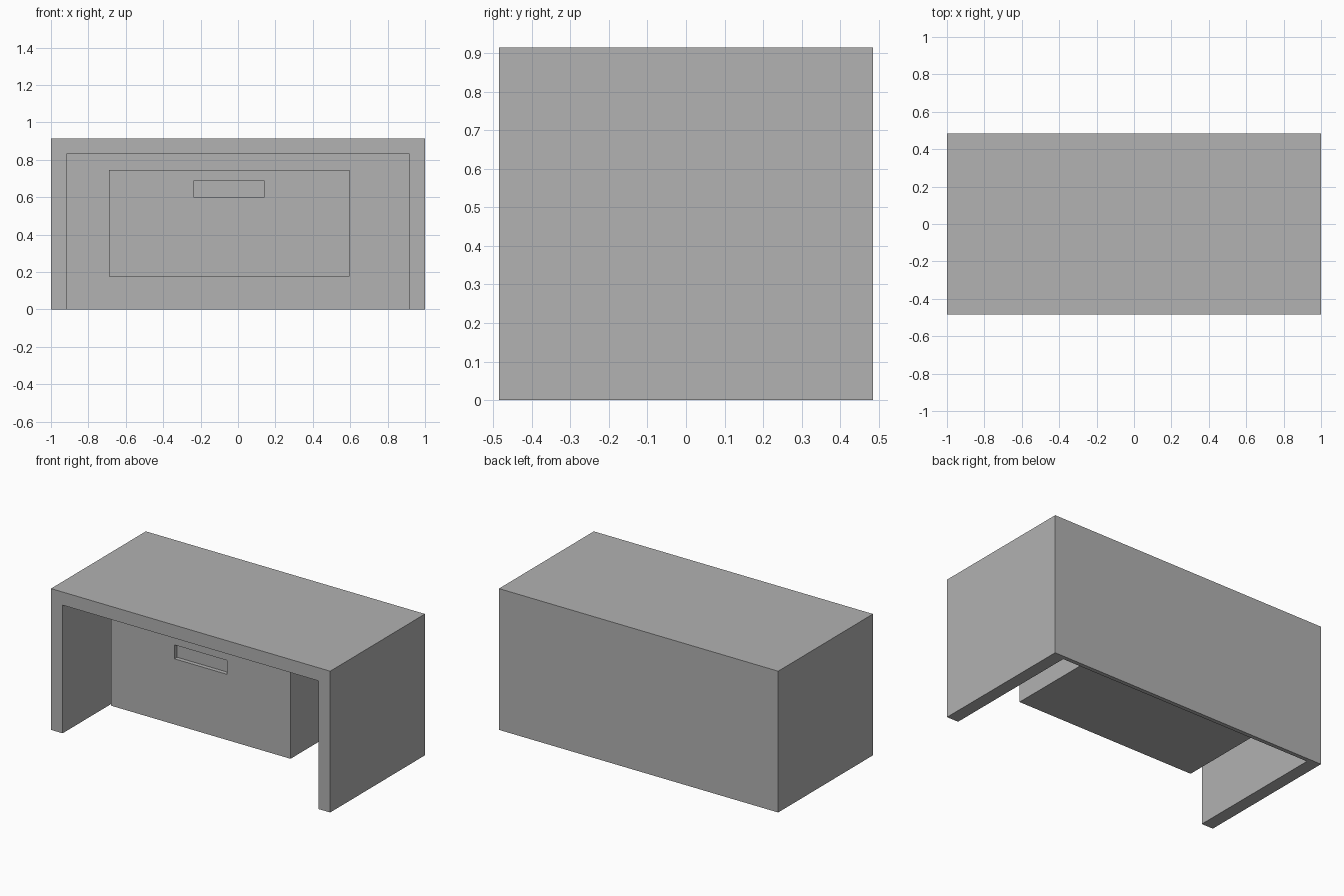
import bpy
from mathutils import Vector

old = bpy.data.objects.get("Cube")
if old:
    bpy.data.objects.remove(old, do_unlink=True)

# Single plain grey finish
GREY = (0.445, 0.445, 0.445, 1.0)
grey = bpy.data.materials.new("plain grey")
grey.use_nodes = True
grey.diffuse_color = GREY
grey.node_tree.nodes["Principled BSDF"].inputs["Base Color"].default_value = GREY


def box(name, low, high):
    """Axis-aligned box between two opposite corners."""
    low, high = Vector(low), Vector(high)
    bpy.ops.mesh.primitive_cube_add(size=1, location=(low + high) / 2)
    obj = bpy.context.object
    obj.name = name
    obj.scale = high - low
    bpy.ops.object.transform_apply(location=False, rotation=False, scale=True)
    obj.data.materials.append(grey)
    return obj


def carve(target, low, high):
    """Cut a box-shaped hollow out of the target."""
    cutter = box(target.name + "_cutter", low, high)
    mod = target.modifiers.new("hollow", 'BOOLEAN')
    mod.operation = 'DIFFERENCE'
    mod.solver = 'EXACT'
    mod.object = cutter
    bpy.context.view_layer.objects.active = target
    bpy.ops.object.modifier_apply(modifier=mod.name)
    bpy.data.objects.remove(cutter, do_unlink=True)


depth = 0.485       # half depth of the desk
height = 0.915
inner_x = 0.917     # inside face of the side panels
inner_back = depth - 0.027
cabinet_front = -0.315

# Desk body: top, two side panels and a thin back, open in front and below
body = box("desk_body", (-1, -depth, 0), (1, depth, height))
carve(body, (-inner_x, -1, -1), (inner_x, inner_back, 0.83))

# Hanging cabinet fixed to the back panel
cabinet = box("hanging_cabinet", (-0.69, cabinet_front, 0.175),
              (0.597, inner_back, 0.745))

# Shallow finger slot in the cabinet front
carve(cabinet, (-0.235, -1, 0.6), (0.14, cabinet_front + 0.027, 0.69))
